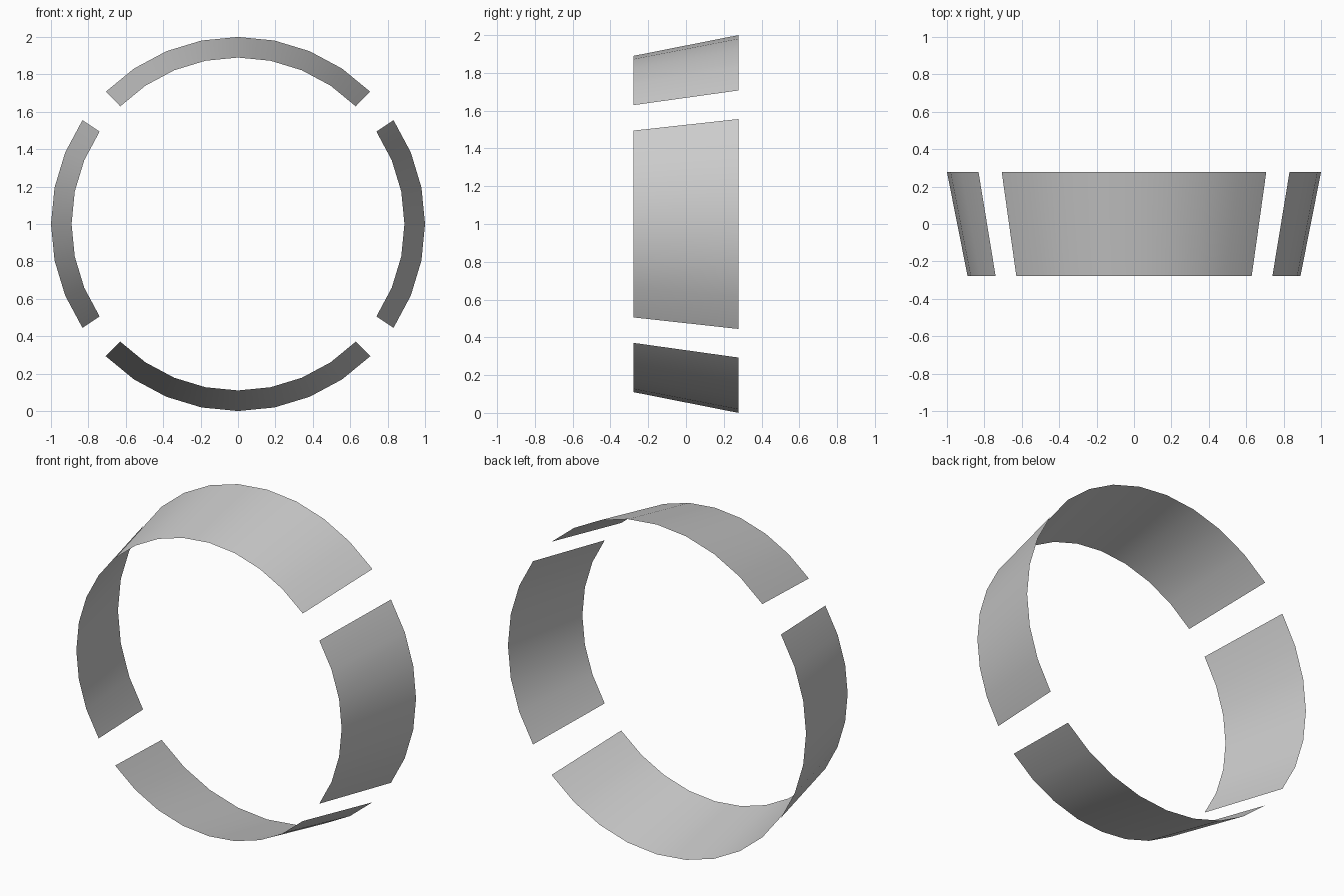
import bpy, bmesh, math

cube = bpy.data.objects.get("Cube")
if cube:
    bpy.data.objects.remove(cube, do_unlink=True)

grey = bpy.data.materials.new("light_grey")
grey.use_nodes = True
grey.diffuse_color = (0.6, 0.6, 0.6, 1)
grey.node_tree.nodes["Principled BSDF"].inputs["Base Color"].default_value = (0.6, 0.6, 0.6, 1)

STEP = math.tau / 32          # the full ring has 32 sides
FRONT_R, BACK_R = 0.89, 1.0   # the band flares toward the back
HALF_DEPTH = 0.278


def band(name, middle, count):
    """Thin curved panel of count sides, centred on side index middle."""
    bm = bmesh.new()
    pairs = []
    for i in range(count + 1):
        a = (middle - count / 2 + i) * STEP
        pairs.append([bm.verts.new((r * math.cos(a), y, 1 + r * math.sin(a)))
                      for r, y in ((FRONT_R, -HALF_DEPTH), (BACK_R, HALF_DEPTH))])
    for (f0, b0), (f1, b1) in zip(pairs, pairs[1:]):
        face = bm.faces.new((f0, f1, b1, b0))
        face.smooth = True
        face.normal_update()
        # Outer side faces away from the ring axis
        c = face.calc_center_median()
        if face.normal.x * c.x + face.normal.z * (c.z - 1) < 0:
            face.normal_flip()
    mesh = bpy.data.meshes.new(name)
    bm.to_mesh(mesh)
    bm.free()
    mesh.materials.append(grey)
    bpy.context.collection.objects.link(bpy.data.objects.new(name, mesh))


# Long panels above and below, shorter ones at the sides
band("left_panel", 0, 6)
band("top_panel", 8, 8)
band("right_panel", 16, 6)
band("bottom_panel", 24, 8)
